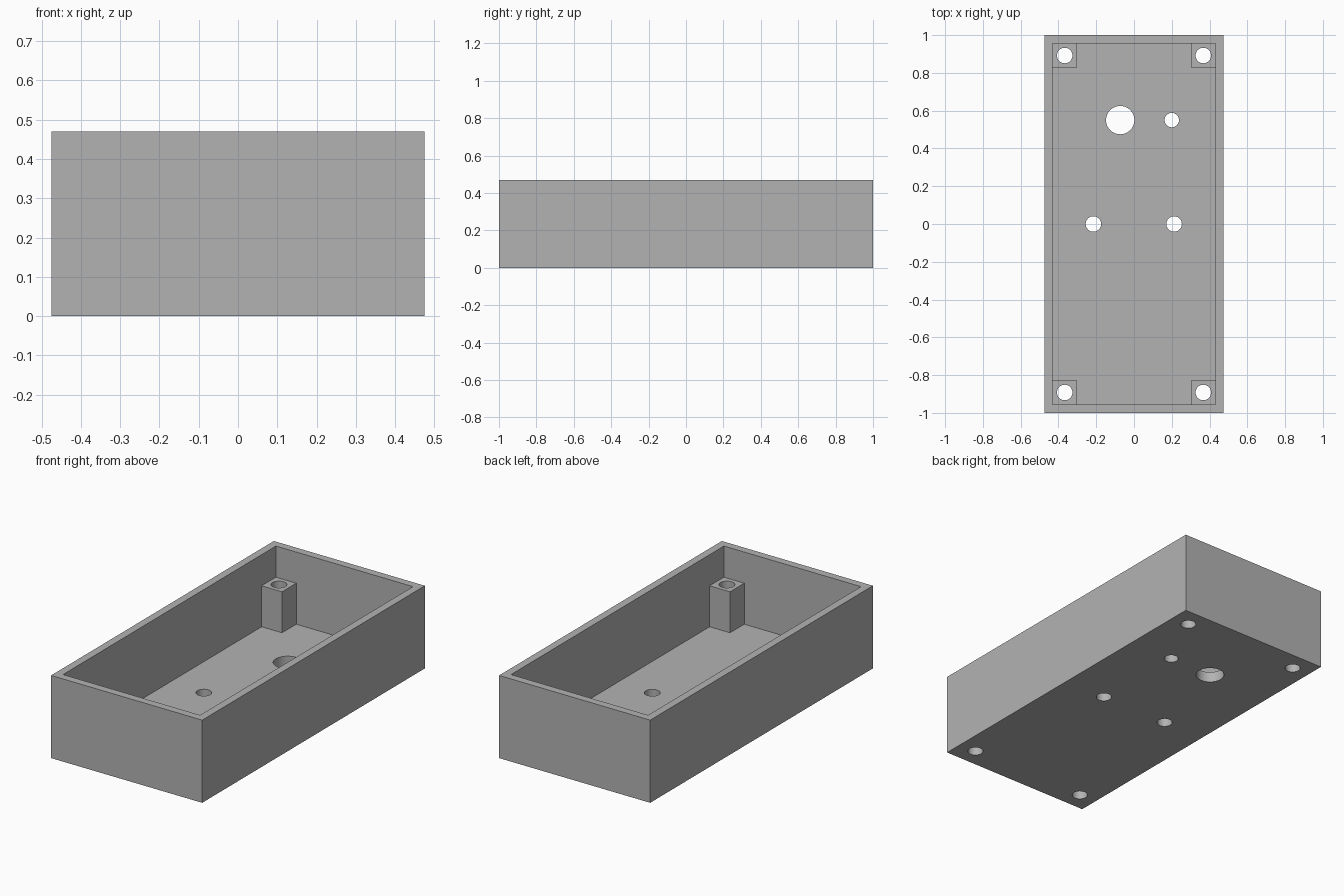
import bpy
import bmesh

# Remove the default cube
cube = bpy.data.objects.get("Cube")
if cube:
    bpy.data.objects.remove(cube, do_unlink=True)

HALF_X, HALF_Y, HEIGHT = 0.475, 1.0, 0.47
WALL, FLOOR = 0.044, 0.06
POST, POST_TOP = 0.128, 0.293
IN_X, IN_Y = HALF_X - WALL, HALF_Y - WALL

grey = bpy.data.materials.new("plain grey")
grey.use_nodes = True
colour = (0.45, 0.45, 0.45, 1)
grey.diffuse_color = colour
grey.node_tree.nodes["Principled BSDF"].inputs["Base Color"].default_value = colour


def finish(name, bm):
    mesh = bpy.data.meshes.new(name)
    bm.to_mesh(mesh)
    bm.free()
    mesh.materials.append(grey)
    obj = bpy.data.objects.new(name, mesh)
    bpy.context.scene.collection.objects.link(obj)
    return obj


def box(name, low, high):
    bm = bmesh.new()
    bmesh.ops.create_cube(bm, size=1)
    for v in bm.verts:
        v.co = [h if c > 0 else l for c, l, h in zip(v.co, low, high)]
    return finish(name, bm)


def drill(name, x, y, radius):
    bm = bmesh.new()
    bmesh.ops.create_cone(bm, cap_ends=True, segments=48, radius1=radius,
                          radius2=radius, depth=1)
    bmesh.ops.translate(bm, vec=(x, y, 0), verts=bm.verts)
    return finish(name, bm)


def combine(target, tool, operation):
    mod = target.modifiers.new(tool.name, 'BOOLEAN')
    mod.operation = operation
    mod.solver = 'EXACT'
    mod.object = tool
    tool.hide_render = True
    tool.hide_viewport = True
    tools.append(tool)


tools = []

# Outer tray and its cavity
tray = box("enclosure_tray", (-HALF_X, -HALF_Y, 0), (HALF_X, HALF_Y, HEIGHT))
cavity = box("cavity_cutter", (-IN_X, -IN_Y, FLOOR), (IN_X, IN_Y, 1))
combine(tray, cavity, 'DIFFERENCE')

# Corner screw posts, sunk slightly into walls and floor
corners = [(sx, sy) for sx in (-1, 1) for sy in (-1, 1)]
SINK = 0.02
for i, (sx, sy) in enumerate(corners):
    xs = sorted((sx * (IN_X - POST), sx * (IN_X + SINK)))
    ys = sorted((sy * (IN_Y - POST), sy * (IN_Y + SINK)))
    post = box(f"screw_post_{i}", (xs[0], ys[0], FLOOR - SINK),
               (xs[1], ys[1], POST_TOP))
    combine(tray, post, 'UNION')

# Screw holes through the posts, then the panel holes in the floor
holes = [(sx * (IN_X - POST / 2), sy * (IN_Y - POST / 2), 0.041)
         for sx, sy in corners]
holes += [(-0.073, 0.55, 0.075), (0.2, 0.55, 0.038),
          (-0.215, 0, 0.041), (0.212, 0, 0.041)]
for i, (x, y, r) in enumerate(holes):
    combine(tray, drill(f"hole_cutter_{i}", x, y, r), 'DIFFERENCE')

# Bake the cuts and drop the helpers
bpy.context.view_layer.update()
result = bpy.data.meshes.new_from_object(
    tray.evaluated_get(bpy.context.evaluated_depsgraph_get()))
tray.modifiers.clear()
tray.data = result
for tool in tools:
    bpy.data.objects.remove(tool, do_unlink=True)

# Smooth hole walls with crisp edges
bpy.ops.object.select_all(action='DESELECT')
tray.select_set(True)
bpy.context.view_layer.objects.active = tray
bpy.ops.object.shade_smooth_by_angle()
